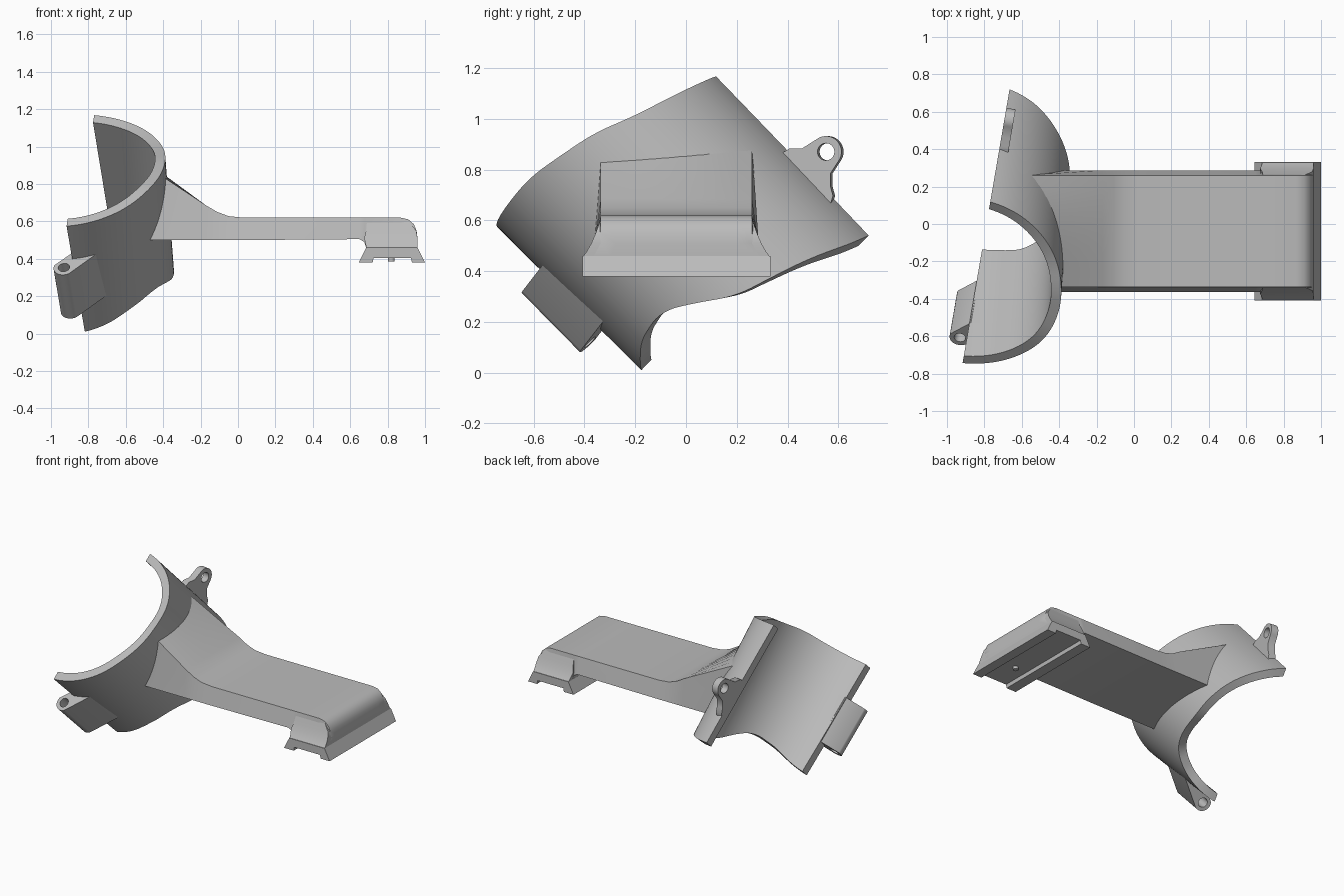
import bpy, bmesh
from math import sin, cos, pi, acos, sqrt
from mathutils import Vector

cube = bpy.data.objects.get("Cube")
if cube:
    bpy.data.objects.remove(cube)

mat = bpy.data.materials.new("plain_grey")
mat.use_nodes = True
GREY = (0.5, 0.5, 0.5, 1)
mat.diffuse_color = GREY
mat.node_tree.nodes["Principled BSDF"].inputs["Base Color"].default_value = GREY

# Tilted shell frame: w across the chord, d along the axis, n out of the cut plane
NX, NY = 0.985, 0.169
R, WALL, MID, PLANE = 0.523, 0.055, 0.298, -0.778


def tilted(w, d, n):
    h = (w + d) / sqrt(2)
    return Vector((NX * n + NY * h, NX * h - NY * n, (w - d) / sqrt(2)))


def inset(d):
    return 0.06 + 0.067 * (d + 1)


def shell_x(y, z):
    """x of the outer shell surface above a point (y, z)."""
    x = -0.4
    for _ in range(20):
        h = NY * x + NX * y
        w, d = (h + z) / sqrt(2), (h - z) / sqrt(2)
        n = PLANE + sqrt(max(R * R - (w - MID) ** 2, 0)) - inset(d)
        x = (n + NY * y) / NX
    return x


def finish(name, bm):
    bmesh.ops.recalc_face_normals(bm, faces=bm.faces)
    mesh = bpy.data.meshes.new(name)
    bm.to_mesh(mesh)
    bm.free()
    ob = bpy.data.objects.new(name, mesh)
    bpy.context.collection.objects.link(ob)
    mesh.materials.append(mat)
    bpy.ops.object.select_all(action="DESELECT")
    ob.select_set(True)
    bpy.context.view_layer.objects.active = ob
    bpy.ops.object.shade_smooth_by_angle(angle=0.6)


def loft(name, rings):
    """Bridge rings made of an upper row and a lower row of equal length."""
    bm = bmesh.new()
    loops = [[bm.verts.new(p) for p in up + low[::-1]] for up, low in rings]
    size = len(loops[0])
    for a, b in zip(loops, loops[1:]):
        for i in range(size):
            k = (i + 1) % size
            bm.faces.new((a[i], a[k], b[k], b[i]))
    for a in (loops[0], loops[-1]):
        for i in range(size // 2 - 1):
            bm.faces.new((a[i], a[i + 1], a[size - 2 - i], a[size - 1 - i]))
    finish(name, bm)


def prism(name, outline, depth, hole=None):
    """Extrude a 3D outline, optionally with a hole, by a vector."""
    bm = bmesh.new()
    edges = []
    for pts in filter(None, (outline, hole)):
        vs = [bm.verts.new(p) for p in pts]
        edges += [bm.edges.new((vs[i - 1], vs[i])) for i in range(len(vs))]
    bmesh.ops.triangle_fill(bm, edges=edges, use_beauty=True)
    ext = bmesh.ops.extrude_face_region(bm, geom=bm.faces[:], use_keep_orig=True)
    moved = [g for g in ext["geom"] if isinstance(g, bmesh.types.BMVert)]
    bmesh.ops.translate(bm, verts=moved, vec=depth)
    finish(name, bm)


def arc(cx, cy, r, a0, a1, steps):
    return [(cx + r * cos(a0 + (a1 - a0) * i / steps),
             cy + r * sin(a0 + (a1 - a0) * i / steps)) for i in range(steps + 1)]


def curve(points, w):
    """Smoothed lookup along a short list of (w, d) points."""
    def lin(v):
        v = min(max(v, points[0][0]), points[-1][0])
        for (a, p), (b, q) in zip(points, points[1:]):
            if v <= b:
                return p + (q - p) * (v - a) / (b - a)
    return sum(lin(w + k * 0.02) for k in range(-3, 4)) / 7


# Half-round shell with wavy ends
upper = [(-0.22, -1.035), (0.07, -1.03), (0.37, -0.965), (0.52, -0.905),
         (0.71, -0.855), (0.82, -0.83)]
lower = [(-0.22, -0.21), (-0.14, -0.28), (0.04, -0.295), (0.14, -0.235),
         (0.31, -0.117), (0.62, -0.028), (0.81, 0.047)]
STEPS, ROWS = 56, 12


def shell_row(j, r):
    row = []
    for i in range(STEPS + 1):
        s = 2 * i / STEPS - 1
        w0 = MID + 0.52 * sin(s * 1.4)
        top, low = curve(upper, w0), curve(lower, w0)
        d = top + (low - top) * j / ROWS
        t = s * acos(inset(d) / r)
        row.append(tilted(MID + r * sin(t), d, PLANE + r * cos(t) - inset(d)))
    return row


loft("half_round_shell",
     [(shell_row(j, R), shell_row(j, R - WALL)) for j in range(ROWS + 1)])

# Arm with a flared root that follows the shell
YC, COLS = -0.038, 10
stations = [(-0.17, 0.685, 0.5), (-0.11, 0.65, 0.5), (-0.05, 0.628, 0.5),
            (0.03, 0.62, 0.5), (0.65, 0.62, 0.505), (0.675, 0.62, 0.49),
            (0.685, 0.62, 0.46), (0.87, 0.62, 0.46), (0.91, 0.611, 0.46),
            (0.94, 0.585, 0.46), (0.955, 0.55, 0.46), (0.96, 0.51, 0.46)]


def across(half):
    return [YC + half * (2 * i / COLS - 1) for i in range(COLS + 1)]


root_top = [(y, 0.845 + 0.055 * i / COLS) for i, y in enumerate(across(0.298))]
rings = [([Vector((shell_x(y, z) - 0.025, y, z)) for y, z in root_top],
          [Vector((shell_x(y, 0.5) - 0.025, y, 0.5)) for y in across(0.325)])]
for x, top, low in stations:
    rings.append(([Vector((x, y, top)) for y in across(0.298)],
                  [Vector((x, y, low)) for y in across(0.325)]))
loft("arm", rings)

# Coved skirt spreading from the arm down to the foot
skirt = [(0.455, 0.685, 0.96, 0.37), (0.475, 0.683, 0.96, 0.355),
         (0.51, 0.675, 0.96, 0.335), (0.55, 0.685, 0.953, 0.318),
         (0.605, 0.69, 0.91, 0.298)]
loft("foot_skirt", [([Vector((a, YC - h, z)), Vector((a, YC + h, z))],
                     [Vector((b, YC - h, z)), Vector((b, YC + h, z))])
                    for z, a, b, h in skirt])

# Dovetail foot with a channel underneath
foot = [(0.685, 0.46), (0.645, 0.38), (0.72, 0.38), (0.725, 0.405),
        (0.925, 0.405), (0.93, 0.38), (1.0, 0.38), (0.96, 0.46)]
prism("dovetail_foot", [Vector((x, YC - 0.37, z)) for x, z in foot],
      Vector((0, 0.74, 0)))
prism("foot_peg", [Vector((x, y, 0.386)) for x, y in arc(0.82, -0.2, 0.018, 0, 2 * pi, 16)[:-1]],
      Vector((0, 0, 0.03)))

# Flat eye lug standing on the upper rear edge
AXIS_N = tilted(0, 0, 1)
eye = [(-0.43, 0.79), (-0.42, 0.83), (-0.385, 0.865)]
eye += arc(-0.308, 0.923, 0.062, pi * 0.95, pi * 0.05, 20)
eye += [(-0.235, 0.875), (-0.2, 0.84), (-0.165, 0.82), (-0.15, 0.79)]
eye_hole = arc(-0.308, 0.923, 0.034, 0, 2 * pi, 24)[:-1]
prism("eye_lug", [tilted(w, d, PLANE) for d, w in eye], AXIS_N * 0.05,
      [tilted(w, d, PLANE) for d, w in eye_hole])

# Barrel lug with a pin hole on the lower front edge
AXIS_D = tilted(0, 1, 0)
barrel = [(-0.13, -0.605), (-0.16, -0.77)]
barrel += arc(-0.285, -0.815, 0.056, -pi * 0.4, -pi * 1.22, 20)
barrel_hole = arc(-0.285, -0.815, 0.031, 0, 2 * pi, 24)[:-1]
prism("barrel_lug", [tilted(w, -0.785, n) for w, n in barrel], AXIS_D * 0.33,
      [tilted(w, -0.785, n) for w, n in barrel_hole])
